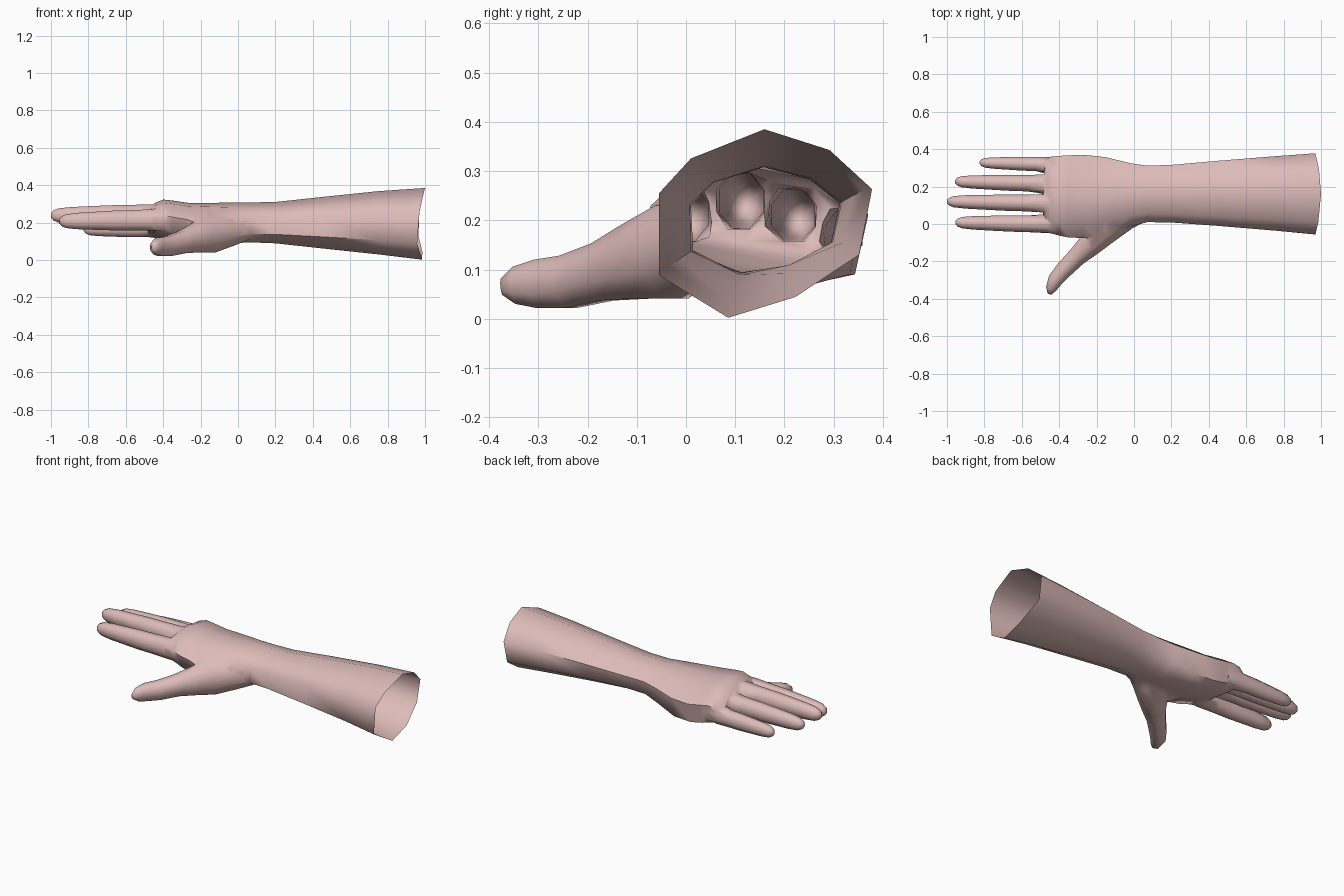
import bpy, bmesh, math
from mathutils import Vector

if "Cube" in bpy.data.objects:
    bpy.data.objects.remove(bpy.data.objects["Cube"])

skin = bpy.data.materials.new("skin_pink")
skin.diffuse_color = (0.72, 0.50, 0.485, 1)
skin.use_nodes = True
skin.node_tree.nodes["Principled BSDF"].inputs["Base Color"].default_value = skin.diffuse_color


def loft(name, rings):
    """Closed tube through rings of equal point count."""
    bm = bmesh.new()
    loops = [[bm.verts.new(p) for p in ring] for ring in rings]
    n = len(loops[0])
    for a, b in zip(loops, loops[1:]):
        for i in range(n):
            j = (i + 1) % n
            bm.faces.new((a[i], a[j], b[j], b[i]))
    bm.faces.new(loops[0])
    bm.faces.new(loops[-1])
    bmesh.ops.recalc_face_normals(bm, faces=bm.faces)
    me = bpy.data.meshes.new(name)
    bm.to_mesh(me)
    bm.free()
    me.materials.append(skin)
    ob = bpy.data.objects.new(name, me)
    bpy.context.collection.objects.link(ob)
    return ob


def digit(name, path, sides=8):
    """Path entries: x, y, z, half width, half height."""
    pts = [Vector(p[:3]) for p in path]
    rings = []
    for i, p in enumerate(path):
        d = pts[min(i + 1, len(pts) - 1)] - pts[max(i - 1, 0)]
        side = Vector((-d.y, d.x, 0)).normalized()
        up = side.cross(d).normalized()
        rings.append([pts[i] + side * p[3] * math.cos(t) + up * p[4] * math.sin(t)
                      for t in (2 * math.pi * (k + 0.5) / sides for k in range(sides))])
    return loft(name, rings)


# forearm, wrist and palm as one sleeve; section blends from arm to palm
ARM = [(-.70, .69), (-.01, 1), (.6, .78), (1, .365), (.88, -.33),
       (.28, -.78), (-.35, -1), (-1, -.55), (-1, .32)]
PALM = [(-.65, .85), (-.05, 1), (.55, .8), (1, .2), (.88, -.8),
        (.5, -.95), (-.2, -.72), (-.85, -.5), (-1, .25)]
# x, y min, y max, z min, z max, palm blend
STATIONS = [
    (1.0, -.055, .378, .002, .385, 0),
    (.75, -.035, .362, .030, .368, 0),
    (.45, -.010, .338, .062, .337, 0),
    (.20, .008, .316, .086, .310, .1),
    (.07, .010, .312, .088, .308, .2),
    (-.02, -.012, .325, .074, .308, .5),
    (-.15, -.048, .357, .060, .305, .9),
    (-.27, -.075, .370, .066, .306, 1),
    (-.35, -.072, .367, .082, .318, 1),
    (-.40, -.062, .364, .098, .323, 1),
    (-.445, -.050, .360, .112, .305, 1),
    (-.47, -.035, .345, .135, .280, 1),
]
rings = []
for k, (x, y0, y1, z0, z1, f) in enumerate(STATIONS):
    ring = []
    for a, p in zip(ARM, PALM):
        u, v = a[0] + (p[0] - a[0]) * f, a[1] + (p[1] - a[1]) * f
        # the cuff edge curves back at the sides
        dx = -.03 * u * u - (.012 if v < 0 else 0) if k == 0 else 0
        ring.append((x + dx, (y0 + y1) / 2 + u * (y1 - y0) / 2,
                     (z0 + z1) / 2 + v * (z1 - z0) / 2))
    rings.append(ring)
hand = loft("hand_and_forearm", rings)


# fingers: tip x, base y, tip y, base z, tip z, base half width, base half height
def finger(name, tip, yb, yt, zb, zt, w, h):
    start = -.37
    path = []
    for t, s in ((0, .95), (.16, 1.0), (.34, .94), (.50, .92), (.68, .84),
                 (.84, .76), (.94, .64), (.98, .45), (1, .18)):
        path.append((start + (tip - start) * t, yb + (yt - yb) * t,
                     zb + (zt - zb) * t, w * s, h * s))
    return digit(name, path)


parts = [
    finger("index_finger", -.955, -.003, .008, .215, .207, .051, .062),
    finger("middle_finger", -1.0, .108, .120, .240, .238, .051, .063),
    finger("ring_finger", -.957, .213, .227, .212, .208, .050, .060),
    finger("little_finger", -.825, .316, .328, .172, .165, .043, .054),
    digit("thumb", [
        (.06, .07, .17, .05, .06), (-.04, .025, .155, .062, .085),
        (-.15, -.03, .135, .083, .103), (-.23, -.105, .115, .070, .082),
        (-.30, -.17, .095, .055, .064), (-.37, -.24, .075, .050, .058),
        (-.42, -.298, .071, .044, .053), (-.443, -.345, .068, .031, .041),
        (-.451, -.374, .065, .012, .018)]),
]

# weld digits to the palm
for part in parts:
    mod = hand.modifiers.new(part.name, 'BOOLEAN')
    mod.operation, mod.solver, mod.object = 'UNION', 'EXACT', part
bpy.context.view_layer.update()
graph = bpy.context.evaluated_depsgraph_get()
welded = bpy.data.meshes.new_from_object(hand.evaluated_get(graph))
hand.modifiers.clear()
hand.data = welded
for part in parts:
    bpy.data.objects.remove(part)

# open the cuff, then soften the creases where digits meet the palm
bm = bmesh.new()
bm.from_mesh(welded)
cap = [f for f in bm.faces if all(v.co.x > .94 for v in f.verts)]
bmesh.ops.delete(bm, geom=cap, context='FACES')
bmesh.ops.remove_doubles(bm, verts=bm.verts, dist=.003)
bmesh.ops.triangulate(bm, faces=[f for f in bm.faces if len(f.verts) > 4])
crease = {v for e in bm.edges if e.calc_face_angle_signed(0) < -.35 for v in e.verts}
for _ in range(2):
    bmesh.ops.smooth_vert(bm, verts=list(crease), factor=.4,
                          use_axis_x=True, use_axis_y=True, use_axis_z=True)
for f in bm.faces:
    f.material_index = 0
bm.to_mesh(welded)
bm.free()
welded.materials.clear()
welded.materials.append(skin)

bpy.context.view_layer.objects.active = hand
hand.select_set(True)
bpy.ops.object.shade_smooth_by_angle(angle=math.radians(60))
